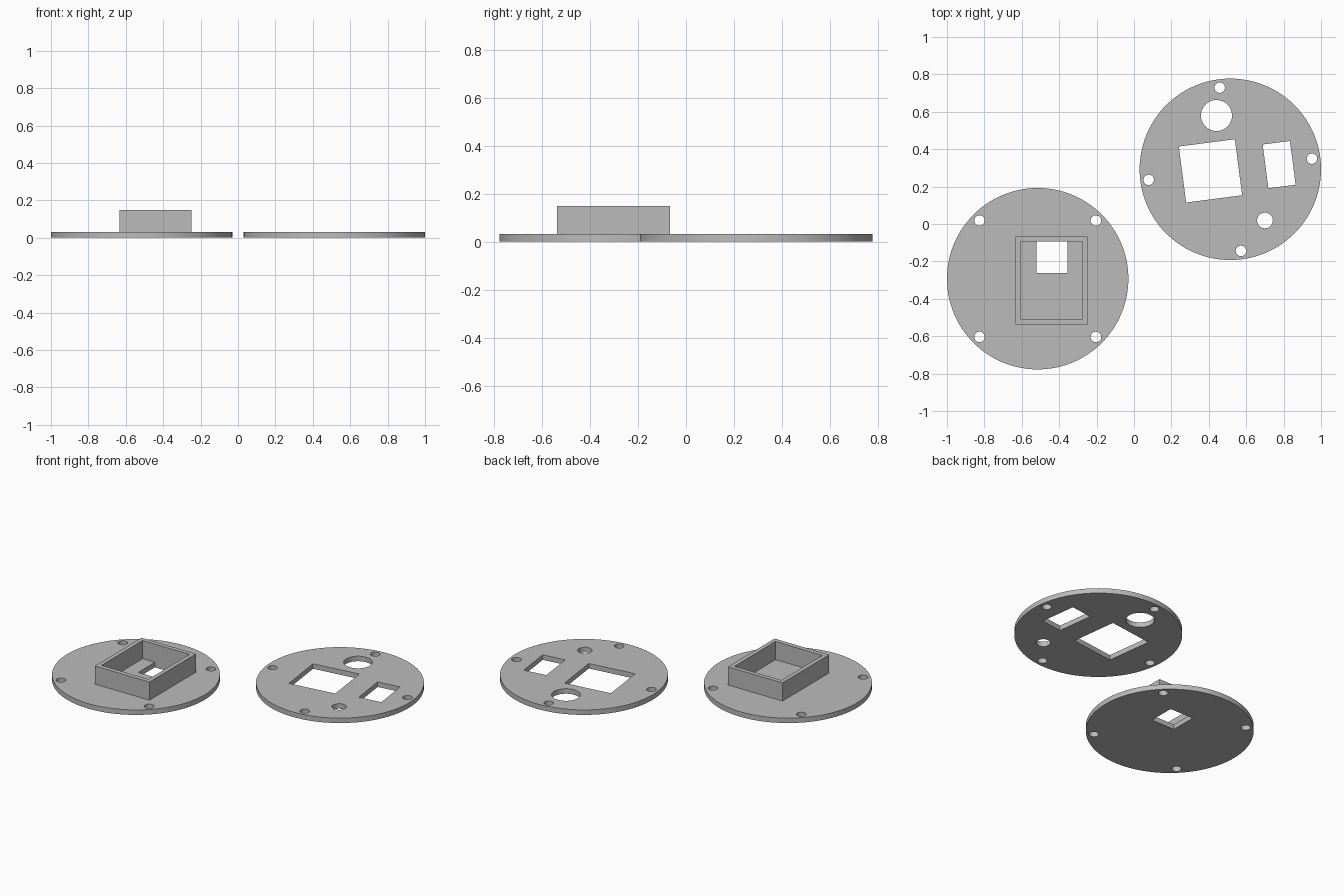
import bpy, bmesh
from math import radians, cos, sin
from mathutils import Matrix

cube = bpy.data.objects.get("Cube")
if cube:
    bpy.data.objects.remove(cube, do_unlink=True)

RADIUS, THICK, TOP = 0.485, 0.032, 0.148
SCREW_RING, SCREW_R = 0.44, 0.028
TWIST = 7.4

grey = bpy.data.materials.new("plain grey")
grey.use_nodes = True
colour = (0.5, 0.5, 0.5, 1)
grey.diffuse_color = colour
grey.node_tree.nodes["Principled BSDF"].inputs["Base Color"].default_value = colour


def add_cylinder(bm, x, y, r, z0, z1, sides):
    bmesh.ops.create_cone(bm, cap_ends=True, segments=sides, radius1=r, radius2=r,
                          depth=z1 - z0, matrix=Matrix.Translation((x, y, (z0 + z1) / 2)))


def add_box(bm, x, y, w, d, z0, z1, turn=0):
    m = (Matrix.Translation((x, y, (z0 + z1) / 2))
         @ Matrix.Rotation(radians(turn), 4, 'Z')
         @ Matrix.Diagonal((w, d, z1 - z0, 1)))
    bmesh.ops.create_cube(bm, size=1, matrix=m)


def make_object(name, bm):
    mesh = bpy.data.meshes.new(name)
    bm.to_mesh(mesh)
    bm.free()
    mesh.materials.append(grey)
    obj = bpy.data.objects.new(name, mesh)
    bpy.context.collection.objects.link(obj)
    return obj


def cut(obj, cutter_bm):
    """Subtract the cutter shapes, apply, and shade the round walls smooth."""
    cutter = make_object("cutter", cutter_bm)
    cutter.hide_render = True
    mod = obj.modifiers.new("openings", 'BOOLEAN')
    mod.operation, mod.solver, mod.object = 'DIFFERENCE', 'EXACT', cutter
    bpy.ops.object.select_all(action='DESELECT')
    bpy.context.view_layer.objects.active = obj
    obj.select_set(True)
    bpy.ops.object.modifier_apply(modifier=mod.name)
    bpy.data.objects.remove(cutter, do_unlink=True)
    bpy.ops.object.shade_smooth_by_angle(angle=radians(30))


def make_plate(name, cx, cy, first_angle, openings):
    """Round plate with four screw holes plus its own openings."""
    plate = bmesh.new()
    add_cylinder(plate, cx, cy, RADIUS, 0, THICK, 128)
    holes = bmesh.new()
    for i in range(4):
        a = radians(first_angle + 90 * i)
        add_cylinder(holes, cx + SCREW_RING * cos(a), cy + SCREW_RING * sin(a),
                     SCREW_R, -0.1, 0.1, 32)
    openings(holes)
    cut(make_object(name, plate), holes)


# Base plate with a square cable opening
def base_openings(bm):
    add_box(bm, -0.438, -0.178, 0.165, 0.168, -0.1, 0.1)


make_plate("base_plate", -0.515, -0.2925, 45, base_openings)


# Cover plate with two round and two rectangular openings
def cover_openings(bm):
    add_cylinder(bm, 0.441, 0.58, 0.083, -0.1, 0.1, 64)
    add_cylinder(bm, 0.7, 0.019, 0.042, -0.1, 0.1, 48)
    add_box(bm, 0.409, 0.284, 0.302, 0.302, -0.1, 0.1, TWIST)
    add_box(bm, 0.776, 0.3175, 0.147, 0.236, -0.1, 0.1, TWIST)


make_plate("cover_plate", 0.515, 0.2925, TWIST, cover_openings)

# Open rectangular holder standing on the base plate
outer, inner = bmesh.new(), bmesh.new()
add_box(outer, -0.4415, -0.302, 0.385, 0.47, THICK, TOP)
add_box(inner, -0.4415, -0.301, 0.331, 0.414, -0.1, 0.3)
cut(make_object("holder_walls", outer), inner)
